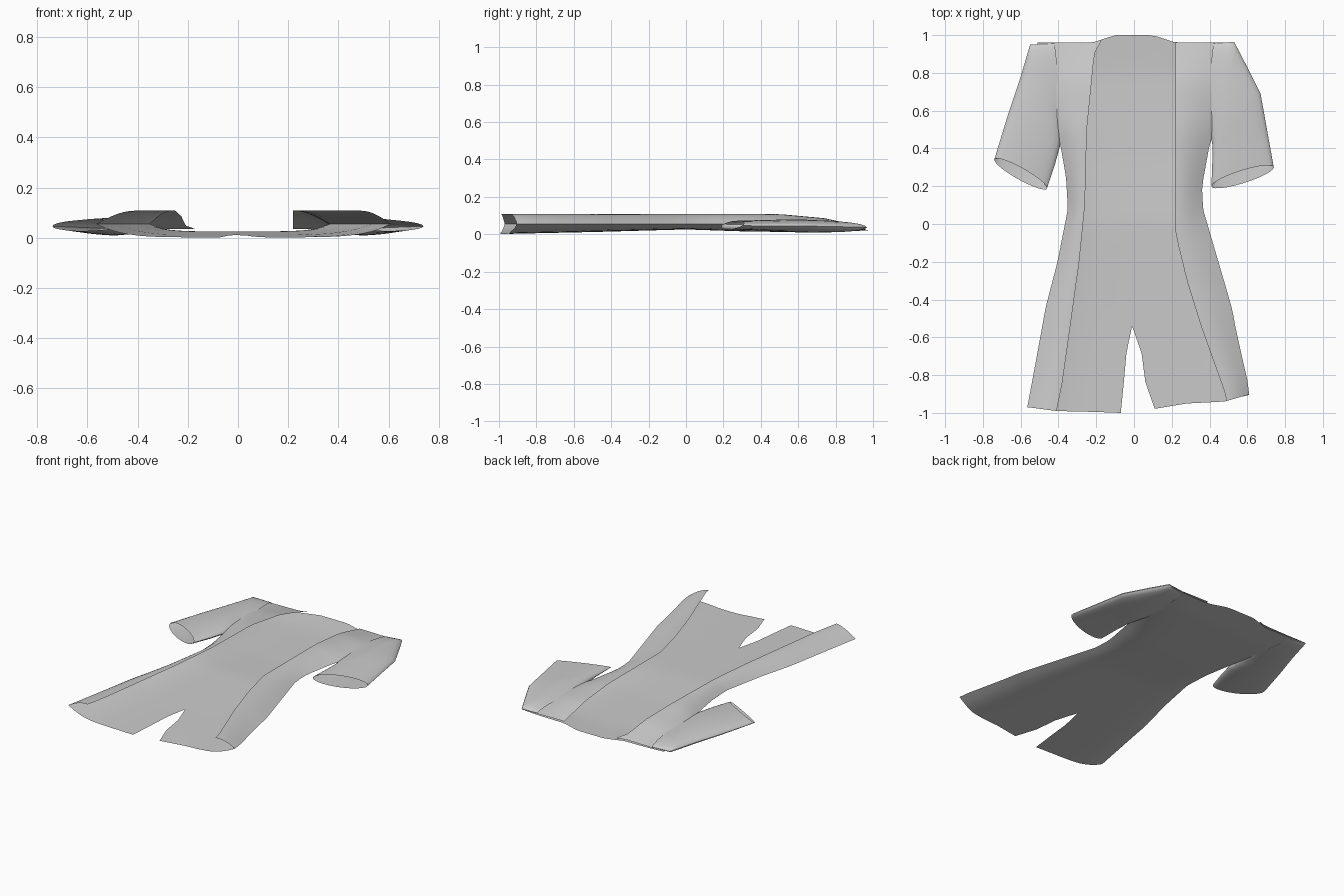
import bpy, bmesh, math

cube = bpy.data.objects.get("Cube")
if cube:
    bpy.data.objects.remove(cube, do_unlink=True)

cloth = bpy.data.materials.new("grey cloth")
cloth.use_nodes = True
colour = (0.6, 0.6, 0.6, 1)
cloth.diffuse_color = colour
cloth.node_tree.nodes["Principled BSDF"].inputs["Base Color"].default_value = colour


def clamp(value):
    return max(0.0, min(1.0, value))


def interp(keys, t):
    """Piecewise linear value along (position, value) keys."""
    if t <= keys[0][0]:
        return keys[0][1]
    for (a, va), (b, vb) in zip(keys, keys[1:]):
        if t <= b:
            return va + (vb - va) * (t - a) / (b - a)
    return keys[-1][1]


def spread(start, end, count):
    return [start + (end - start) * k / (count - 1) for k in range(count)]


def add_grid(bm, rows, closed=False):
    """Skin a list of equally long point rows."""
    grid = [[bm.verts.new(p) for p in row] for row in rows]
    for lower, upper in zip(grid, grid[1:]):
        n = len(lower)
        for k in range(n if closed else n - 1):
            j = (k + 1) % n
            bm.faces.new((lower[k], lower[j], upper[j], upper[k]))


def finish(bm, name):
    bmesh.ops.remove_doubles(bm, verts=bm.verts[:], dist=0.0003)
    bmesh.ops.recalc_face_normals(bm, faces=bm.faces[:])
    mesh = bpy.data.meshes.new(name)
    bm.to_mesh(mesh)
    bm.free()
    mesh.materials.append(cloth)
    obj = bpy.data.objects.new(name, mesh)
    bpy.context.collection.objects.link(obj)
    bpy.ops.object.select_all(action="DESELECT")
    obj.select_set(True)
    bpy.context.view_layer.objects.active = obj
    bpy.ops.object.shade_smooth_by_angle(angle=math.radians(50))
    return obj


# Heights of the back panel, the side fold and the front flap along y
BACK_Z = [(-1, 0.002), (-0.5, 0.012), (0, 0.026), (0.35, 0.014), (0.8, 0.012), (1, 0.026)]
FOLD_Z = [(-1, 0.055), (0.5, 0.055), (0.96, 0.03)]
FLAP_Z = [(-1, 0.108), (0.5, 0.108), (0.75, 0.085), (0.96, 0.035)]
CROTCH = -0.54

# Plan of each body half: slit edge, side fold and free flap edge along y
LEFT = dict(
    slit=[(-1, 0.11), (-0.85, 0.06), (-0.69, 0.04), (CROTCH, -0.01)],
    fold=[(-1, 0.61), (-0.9, 0.60), (-0.45, 0.52), (0.08, 0.365), (0.2, 0.36), (0.42, 0.4), (0.73, 0.5), (0.96, 0.51)],
    flap=[(-1, 0.49), (-0.94, 0.48), (-0.3, 0.28), (-0.05, 0.22), (0.96, 0.22)],
    hem=[(0.1, 0.02), (0.28, 0.05), (0.48, 0.06), (0.6, 0.095)])
RIGHT = dict(
    slit=[(-1, -0.07), (-0.85, -0.055), (-0.68, -0.04), (CROTCH, -0.01)],
    fold=[(-1, -0.565), (-0.45, -0.47), (-0.2, -0.405), (0.08, -0.35), (0.25, -0.36), (0.42, -0.39), (0.73, -0.5), (0.96, -0.51)],
    flap=[(-1, -0.41), (-0.85, -0.38), (-0.2, -0.29), (0.1, -0.26), (0.5, -0.25), (0.9, -0.21), (0.96, -0.17)],
    hem=[(-0.56, 0.03), (-0.41, 0.01), (-0.2, 0.005), (-0.07, 0)])


def body_row(side, y):
    slit, fold, flap = (interp(side[k], y) for k in ("slit", "fold", "flap"))
    back_z, fold_z, flap_z = (interp(k, y) for k in (BACK_Z, FOLD_Z, FLAP_Z))
    profile = []
    for s in spread(0, 1, 13):
        profile.append((slit + (fold - slit) * s, back_z + (fold_z - back_z) * s ** 5))
    for s in spread(0, 1, 10)[1:]:
        profile.append((fold + (flap - fold) * s,
                        fold_z + (flap_z - fold_z) * math.sin(s * math.pi / 2)))
    row = []
    for x, z in profile:
        hem = clamp((CROTCH - y) / 0.46) * interp(side["hem"], x)
        neck = clamp((y - 0.7) / 0.26) * 0.04 * clamp((0.22 - abs(x)) / 0.12)
        row.append((x, y + hem + neck, z))
    return row


# Body: back panel with a slit, wrapped round into two open front flaps
bm = bmesh.new()
stations = spread(-1, CROTCH, 10) + spread(CROTCH, 0.96, 28)[1:]
for half in (LEFT, RIGHT):
    add_grid(bm, [body_row(half, y) for y in stations])
finish(bm, "coat_body")


# Sleeves: flattened tubes between an outer and an underarm edge
def make_sleeve(name, outer, under):
    bm = bmesh.new()
    rings, count, last = [], 24, len(outer) - 1
    for t in spread(0, last, 17):
        (ox, oy), (ux, uy) = [
            [interp([(k, p[axis]) for k, p in enumerate(edge)], t) for axis in (0, 1)]
            for edge in (outer, under)]
        f = t / last
        thick = 0.022 + 0.012 * math.sin(math.pi * f)
        ring = []
        for k in range(count):
            a = 2 * math.pi * k / count
            mix = 0.5 - 0.5 * math.cos(a)
            # The top layer stops short of the bottom layer at the cuff
            cuff = 0.035 * math.sin(a) * clamp((f - 0.6) / 0.4)
            z = 0.035 + 0.011 * f + 0.008 * mix + thick * math.sin(a)
            ring.append((ox + (ux - ox) * mix, oy + (uy - oy) * mix + cuff, z))
        rings.append(ring)
    add_grid(bm, rings, closed=True)
    return finish(bm, name)


make_sleeve("left_sleeve",
            [(0.42, 0.955), (0.53, 0.965), (0.60, 0.83), (0.67, 0.69), (0.74, 0.30)],
            [(0.38, 0.60), (0.40, 0.50), (0.415, 0.42), (0.415, 0.34), (0.41, 0.20)])
make_sleeve("right_sleeve",
            [(-0.42, 0.955), (-0.55, 0.95), (-0.60, 0.78), (-0.67, 0.57), (-0.74, 0.34)],
            [(-0.38, 0.60), (-0.385, 0.50), (-0.39, 0.42), (-0.42, 0.31), (-0.46, 0.19)])
